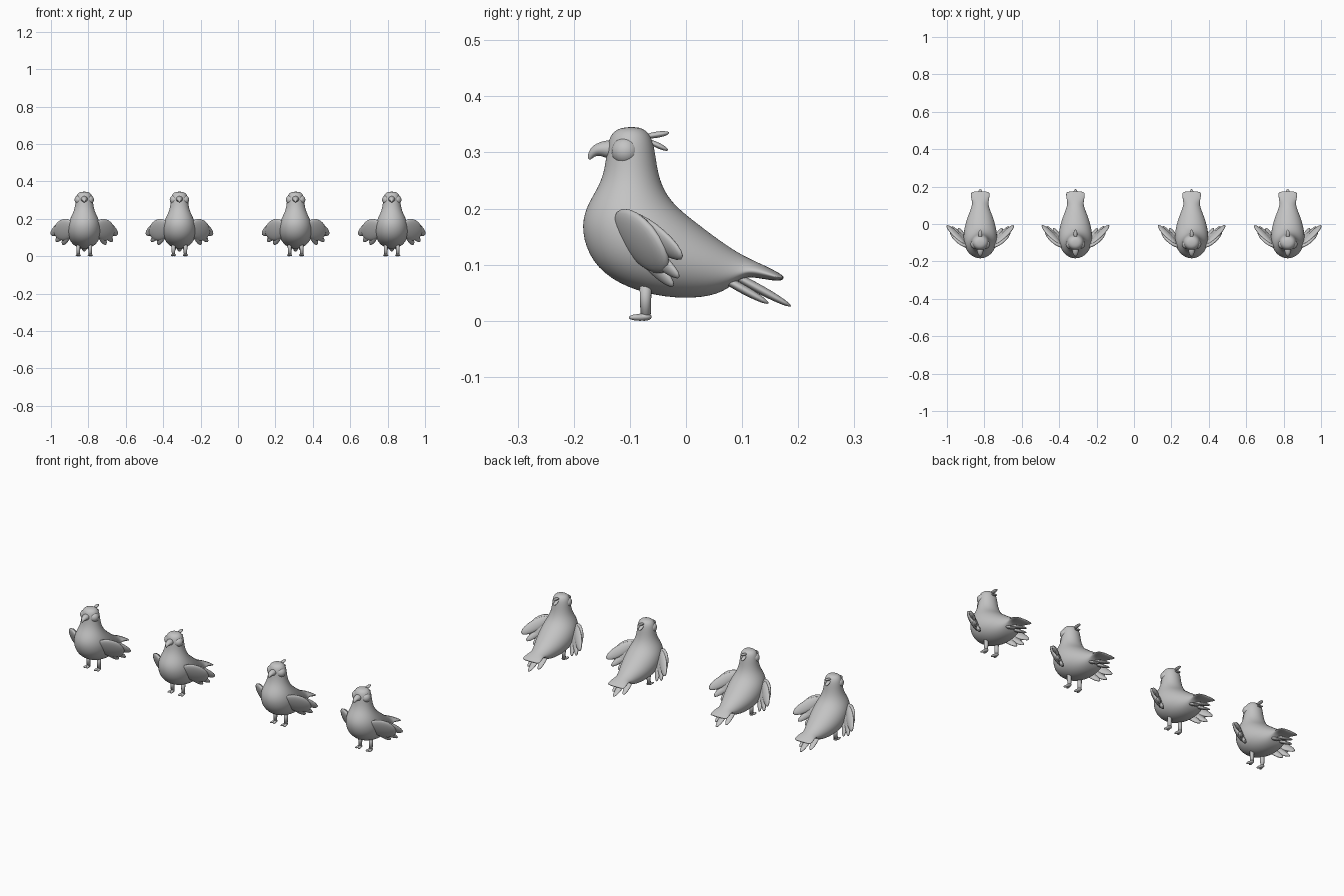
import bpy, bmesh, math
from mathutils import Vector, Matrix

if "Cube" in bpy.data.objects:
    bpy.data.objects.remove(bpy.data.objects["Cube"])

grey = bpy.data.materials.new("plain grey")
grey.diffuse_color = (0.55, 0.55, 0.55, 1)
grey.use_nodes = True
grey.node_tree.nodes["Principled BSDF"].inputs["Base Color"].default_value = grey.diffuse_color
parts = []


def finish(bm, name, subsurf=0):
    bmesh.ops.recalc_face_normals(bm, faces=bm.faces)
    mesh = bpy.data.meshes.new(name)
    bm.to_mesh(mesh)
    bm.free()
    mesh.materials.append(grey)
    for p in mesh.polygons:
        p.use_smooth = True
    ob = bpy.data.objects.new(name, mesh)
    bpy.context.collection.objects.link(ob)
    if subsurf:
        ob.modifiers.new("smooth", 'SUBSURF').levels = subsurf
        ob.modifiers["smooth"].render_levels = subsurf
    parts.append(ob)
    return ob


def loft(name, rings, n=20):
    """Each ring joins a front/lower and back/upper point (y, z) with a half width."""
    bm = bmesh.new()
    loops = []
    for y0, z0, y1, z1, w in rings:
        a, b = Vector((0, y0, z0)), Vector((0, y1, z1))
        mid, half = (a + b) / 2, (b - a) / 2
        loops.append([bm.verts.new(mid + half * math.cos(t) + Vector((w * math.sin(t), 0, 0)))
                      for t in (2 * math.pi * i / n for i in range(n))])
    for l0, l1 in zip(loops, loops[1:]):
        for i in range(n):
            j = (i + 1) % n
            bm.faces.new((l0[i], l0[j], l1[j], l1[i]))
    bm.faces.new(loops[0])
    bm.faces.new(loops[-1])
    return finish(bm, name, 2)


def feather(name, root, tip, width, thick, normal, side=1):
    """Flattened ellipsoid from root to tip, facing along normal; side mirrors x."""
    flip = Vector((side, 1, 1))
    root, tip, normal = Vector(root) * flip, Vector(tip) * flip, Vector(normal) * flip
    axis = tip - root
    length = axis.length
    axis.normalize()
    normal = (normal - axis * normal.dot(axis)).normalized()
    across = normal.cross(axis)
    rot = Matrix((axis, across, normal)).transposed().to_4x4()
    m = Matrix.Translation((root + tip) / 2) @ rot @ Matrix.Diagonal((length / 2, width / 2, thick / 2, 1))
    bm = bmesh.new()
    bmesh.ops.create_uvsphere(bm, u_segments=20, v_segments=14, radius=1, matrix=m)
    return finish(bm, name)


# Head, breast, back and upper tail in one skin
loft("body", [
    (-0.113, 0.345, -0.087, 0.346, 0.016),
    (-0.132, 0.337, -0.068, 0.339, 0.035),
    (-0.141, 0.315, -0.057, 0.318, 0.046),
    (-0.144, 0.275, -0.052, 0.278, 0.048),
    (-0.155, 0.240, -0.044, 0.243, 0.056),
    (-0.180, 0.203, -0.026, 0.213, 0.073),
    (-0.189, 0.160, 0.000, 0.190, 0.087),
    (-0.170, 0.103, 0.025, 0.171, 0.092),
    (-0.122, 0.064, 0.050, 0.152, 0.087),
    (-0.055, 0.043, 0.075, 0.134, 0.075),
    (0.015, 0.038, 0.095, 0.121, 0.059),
    (0.070, 0.050, 0.112, 0.112, 0.047),
    (0.098, 0.080, 0.128, 0.104, 0.043),
    (0.130, 0.076, 0.148, 0.095, 0.049),
    (0.163, 0.070, 0.170, 0.083, 0.052),
    (0.173, 0.073, 0.175, 0.078, 0.040)])

# Hooked beak
loft("beak", [
    (-0.125, 0.283, -0.125, 0.324, 0.020),
    (-0.145, 0.291, -0.146, 0.322, 0.018),
    (-0.157, 0.295, -0.166, 0.314, 0.013),
    (-0.165, 0.291, -0.175, 0.300, 0.007),
    (-0.171, 0.286, -0.175, 0.288, 0.002)], 12)

# Crest feathers
feather("crest_upper", (0, -0.075, 0.328), (0, -0.030, 0.335), 0.020, 0.011, (0, 0, 1))
feather("crest_lower", (0, -0.070, 0.322), (0, -0.032, 0.304), 0.020, 0.010, (0, 0, 1))

# Lower tail feathers, the middle one longest
feather("tail_feather_middle", (0, 0.060, 0.095), (0, 0.187, 0.026), 0.034, 0.016, (0, 0.4, 1))

wing_normal = (0.52, -0.74, -0.43)
for side, label in ((-1, "left"), (1, "right")):
    def add(name, *args):
        return feather(f"{name}_{label}", *args, side)

    add("tail_feather_side", (0.018, 0.045, 0.088), (0.032, 0.147, 0.031), 0.032, 0.016, (0, 0.4, 1))

    # Eye bulging from the side of the head
    add("eye", (0.002, -0.108, 0.302), (0.052, -0.108, 0.302), 0.050, 0.050, (0, 0, 1))

    # Wing: broad shoulder with three fanned feathers
    add("wing_shoulder", (0.066, -0.126, 0.184), (0.148, -0.032, 0.100), 0.108, 0.032, wing_normal)
    add("wing_feather_upper", (0.085, -0.105, 0.188), (0.178, -0.006, 0.114), 0.054, 0.022, wing_normal)
    add("wing_feather_middle", (0.085, -0.095, 0.150), (0.152, -0.012, 0.078), 0.036, 0.020, wing_normal)
    add("wing_feather_lower", (0.075, -0.095, 0.135), (0.116, -0.022, 0.062), 0.036, 0.020, wing_normal)

    # Leg
    bm = bmesh.new()
    bmesh.ops.create_cone(bm, cap_ends=True, segments=14, radius1=0.009, radius2=0.011, depth=0.065,
                          matrix=Matrix.Translation((side * 0.032, -0.072, 0.0385)))
    finish(bm, f"leg_{label}")

    # Foot: two front toes and a heel
    add("toe_inner", (0.033, -0.062, 0.006), (0.022, -0.102, 0.006), 0.015, 0.012, (0, 0, 1))
    add("toe_outer", (0.031, -0.062, 0.006), (0.042, -0.102, 0.006), 0.015, 0.012, (0, 0, 1))
    add("heel", (0.032, -0.088, 0.007), (0.032, -0.061, 0.007), 0.022, 0.014, (0, 0, 1))

# Four identical birds in a row
for ob in parts:
    for i, x in enumerate((-0.822, -0.313, 0.308, 0.822)):
        bird = ob if i == 0 else ob.copy()
        if i:
            bpy.context.collection.objects.link(bird)
        bird.location.x = x
        bird.name = f"bird_{i + 1}_{ob.data.name}"
